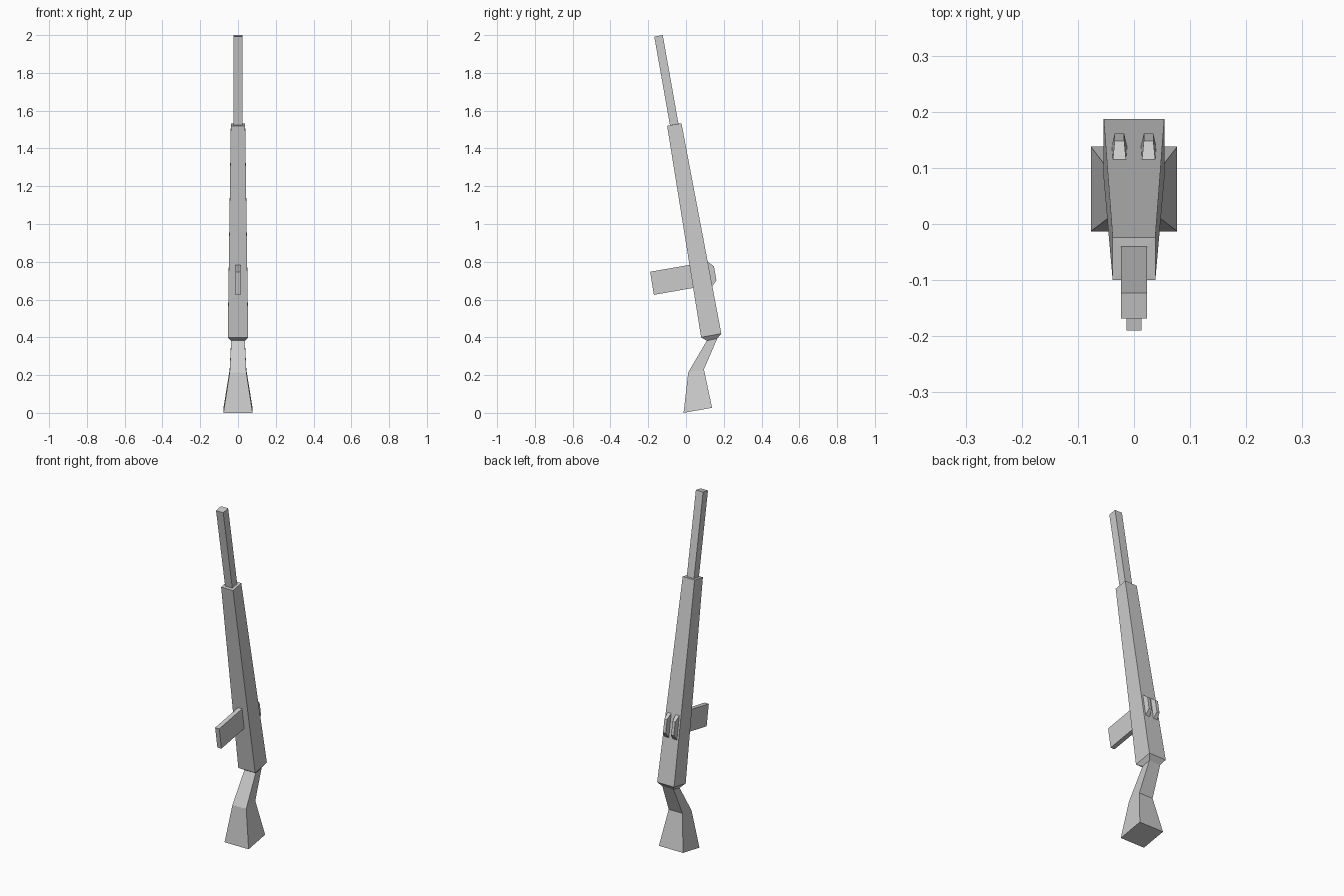
import bpy, bmesh

if "Cube" in bpy.data.objects:
    bpy.data.objects.remove(bpy.data.objects["Cube"])


def loft(name, rings):
    """Skin a closed solid through rings of four points each."""
    bm = bmesh.new()
    loops = [[bm.verts.new(p) for p in ring] for ring in rings]
    for a, b in zip(loops, loops[1:]):
        for i in range(4):
            j = (i + 1) % 4
            bm.faces.new((a[i], a[j], b[j], b[i]))
    bm.faces.new(loops[0][::-1])
    bm.faces.new(loops[-1])
    bmesh.ops.recalc_face_normals(bm, faces=bm.faces[:])
    mesh = bpy.data.meshes.new(name)
    bm.to_mesh(mesh)
    bm.free()
    obj = bpy.data.objects.new(name, mesh)
    bpy.context.collection.objects.link(obj)
    return obj


def section(front, back, w, w_back=None, x=0):
    """Cross-section from a front and a back (y, z) point and half widths."""
    wb = w if w_back is None else w_back
    return [(x - w, *front), (x + w, *front), (x + wb, *back), (x - wb, *back)]


# Stock, wrist, receiver and barrel in one continuous skin
loft("rifle_body", [
    section((-0.013, 0.0), (0.138, 0.027), 0.077),
    section((0.012, 0.215), (0.095, 0.23), 0.044),
    section((0.110, 0.382), (0.165, 0.393), 0.036),
    section((0.080, 0.400), (0.187, 0.420), 0.054),
    section((-0.100, 1.520), (-0.024, 1.533), 0.038),
    section((-0.085, 1.523), (-0.040, 1.531), 0.023),
    section((-0.168, 1.992), (-0.123, 2.0), 0.023),
])

# Magazine, reaching into the receiver
loft("magazine", [
    section((-0.170, 0.625), (-0.190, 0.747), 0.013),
    section((0.075, 0.668), (0.055, 0.790), 0.013),
])

# Pair of tapered blocks on the back of the receiver
for side, x in (("left", -0.026), ("right", 0.026)):
    loft(f"back_block_{side}", [
        section((0.137, 0.667), (0.112, 0.803), 0.014, 0.012, x),
        section((0.161, 0.702), (0.148, 0.776), 0.0085, 0.0085, x),
    ])
